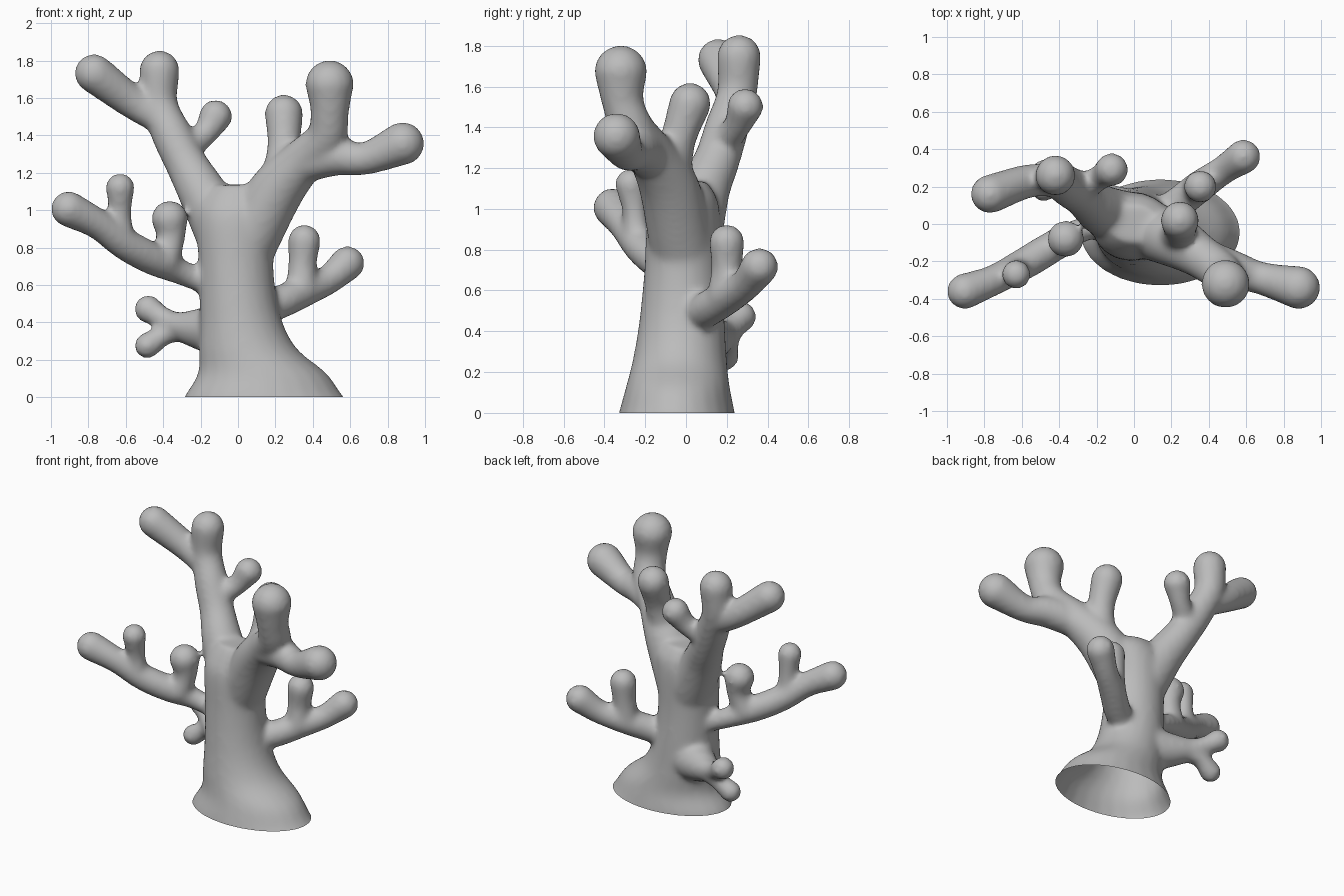
import bpy, bmesh, math
from mathutils import Vector, Quaternion

cube = bpy.data.objects.get("Cube")
if cube:
    bpy.data.objects.remove(cube, do_unlink=True)

SIDES = 24
STEPS = 6
GROW = 0.008  # makes up for the shrinkage of the smoothing pass

bm = bmesh.new()


def spline(rows):
    """Catmull-Rom through rows of numbers."""
    pts = [Vector(r) for r in rows]
    pts = [pts[0] * 2 - pts[1]] + pts + [pts[-1] * 2 - pts[-2]]
    out = []
    for a, b, c, d in zip(pts, pts[1:], pts[2:], pts[3:]):
        for i in range(STEPS):
            t = i / STEPS
            out.append(b + (c - a) * t / 2 + (a * 2 - b * 5 + c * 4 - d) * t**2 / 2
                       + (b * 3 - a - c * 3 + d) * t**3 / 2)
    return out + [pts[-2]]


def loft(sections):
    """Closed tube through (centre, direction, x radius, y radius)."""
    rings, turn, last = [], Quaternion(), Vector((0, 0, 1))
    for centre, way, rx, ry in sections:
        turn = last.rotation_difference(way) @ turn
        last = way
        ring = []
        for k in range(SIDES):
            a = math.tau * k / SIDES
            ring.append(bm.verts.new(centre + turn @ Vector((rx * math.cos(a), ry * math.sin(a), 0))))
        rings.append(ring)
    for low, high in zip(rings, rings[1:]):
        for k in range(SIDES):
            n = (k + 1) % SIDES
            bm.faces.new((low[k], low[n], high[n], high[k]))
    bm.faces.new(rings[0][::-1])
    bm.faces.new(rings[-1])


def limb(*rows):
    """Round limb through (x, y, z, radius), with a domed tip."""
    samples = spline(rows)
    spots = [s.xyz for s in samples]
    sizes = [s.w + GROW for s in samples]
    sections = []
    for i, (p, r) in enumerate(zip(spots, sizes)):
        way = (spots[min(i + 1, len(spots) - 1)] - spots[max(i - 1, 0)]).normalized()
        sections.append((p, way, r, r))
    p, way, r, _ = sections[-1]
    for i in range(1, 7):
        a = math.radians(14 * i)
        sections.append((p + way * r * math.sin(a), way, r * math.cos(a), r * math.cos(a)))
    loft(sections)


# Trunk: z, centre x, centre y, radius x, radius y
trunk = [(-0.10, 0.19, -0.05, 0.50, 0.30), (0, 0.14, -0.045, 0.43, 0.285),
         (0.13, 0.13, -0.04, 0.345, 0.255), (0.27, 0.05, -0.03, 0.26, 0.23),
         (0.45, 0.01, -0.02, 0.215, 0.21), (0.7, -0.01, -0.015, 0.2, 0.19),
         (0.95, -0.01, -0.01, 0.215, 0.18), (1.06, 0, 0, 0.2, 0.15), (1.14, 0, 0, 0.13, 0.1)]
loft([(Vector((x, y, z)), Vector((0, 0, 1)), rx, ry) for z, x, y, rx, ry in spline(trunk)])

# Upper right fork with its side tips
limb((-0.06, 0.02, 0.85, 0.15), (-0.18, 0.08, 1.08, 0.125), (-0.27, 0.15, 1.24, 0.105),
     (-0.35, 0.2, 1.4, 0.1), (-0.42, 0.25, 1.57, 0.09), (-0.42, 0.26, 1.75, 0.1))
limb((-0.38, 0.23, 1.48, 0.08), (-0.56, 0.23, 1.58, 0.082), (-0.77, 0.16, 1.735, 0.096))
limb((-0.29, 0.18, 1.32, 0.07), (-0.18, 0.25, 1.41, 0.06), (-0.12, 0.29, 1.505, 0.082))

# Upper left fork with its side tips
limb((0.05, -0.02, 0.82, 0.15), (0.2, -0.08, 1.1, 0.14), (0.35, -0.17, 1.27, 0.11),
     (0.47, -0.26, 1.39, 0.1), (0.49, -0.31, 1.53, 0.095), (0.49, -0.32, 1.675, 0.123))
limb((0.36, -0.18, 1.26, 0.1), (0.52, -0.24, 1.29, 0.095), (0.68, -0.29, 1.28, 0.08),
     (0.88, -0.34, 1.36, 0.108))
limb((0.22, -0.08, 1.15, 0.1), (0.245, -0.04, 1.34, 0.08), (0.245, 0.02, 1.52, 0.095))

# Middle right branch with two knobs
limb((-0.12, 0.01, 0.59, 0.05), (-0.3, -0.04, 0.67, 0.06), (-0.45, -0.13, 0.74, 0.078),
     (-0.6, -0.22, 0.82, 0.078), (-0.75, -0.3, 0.93, 0.074), (-0.905, -0.36, 1.01, 0.088))
limb((-0.62, -0.24, 0.84, 0.065), (-0.63, -0.25, 0.98, 0.052), (-0.63, -0.27, 1.125, 0.07))
limb((-0.4, -0.1, 0.72, 0.08), (-0.36, -0.08, 0.85, 0.068), (-0.365, -0.08, 0.955, 0.092))

# Middle left branch with one knob
limb((0.1, 0.04, 0.47, 0.07), (0.22, 0.1, 0.51, 0.08), (0.35, 0.2, 0.57, 0.078),
     (0.48, 0.29, 0.63, 0.07), (0.585, 0.36, 0.72, 0.085))
limb((0.34, 0.19, 0.58, 0.08), (0.345, 0.2, 0.71, 0.068), (0.355, 0.2, 0.84, 0.08))

# Low back twig, forked
limb((-0.06, 0.04, 0.36, 0.15), (-0.22, 0.13, 0.37, 0.1), (-0.33, 0.19, 0.39, 0.065),
     (-0.41, 0.235, 0.43, 0.055), (-0.48, 0.27, 0.475, 0.068))
limb((-0.28, 0.17, 0.38, 0.07), (-0.39, 0.2, 0.34, 0.05), (-0.485, 0.19, 0.28, 0.062))

mesh = bpy.data.meshes.new("coral")
bm.to_mesh(mesh)
bm.free()
coral = bpy.data.objects.new("coral", mesh)
bpy.context.scene.collection.objects.link(coral)

# Blend all limbs into one skin
remesh = coral.modifiers.new("blend", 'REMESH')
remesh.mode = 'VOXEL'
remesh.voxel_size = 0.018
smooth = coral.modifiers.new("soften", 'SMOOTH')
smooth.factor = 0.5
smooth.iterations = 10
bpy.context.view_layer.update()
skin = bpy.data.meshes.new_from_object(coral.evaluated_get(bpy.context.evaluated_depsgraph_get()))
coral.modifiers.clear()

# Cut the foot open at the ground
bm = bmesh.new()
bm.from_mesh(skin)
bmesh.ops.bisect_plane(bm, geom=bm.verts[:] + bm.edges[:] + bm.faces[:], plane_co=(0, 0, 0.004),
                       plane_no=(0, 0, 1), clear_inner=True)
bmesh.ops.translate(bm, vec=(0, 0, -0.004), verts=bm.verts[:])
bm.to_mesh(skin)
bm.free()
coral.data = skin
bpy.data.meshes.remove(mesh)
skin.name = "coral"
skin.shade_smooth()

# Single grey colour
grey = bpy.data.materials.new("plain grey")
grey.use_nodes = True
colour = (0.5, 0.5, 0.5, 1)
grey.diffuse_color = colour
grey.node_tree.nodes["Principled BSDF"].inputs["Base Color"].default_value = colour
skin.materials.clear()
skin.materials.append(grey)
